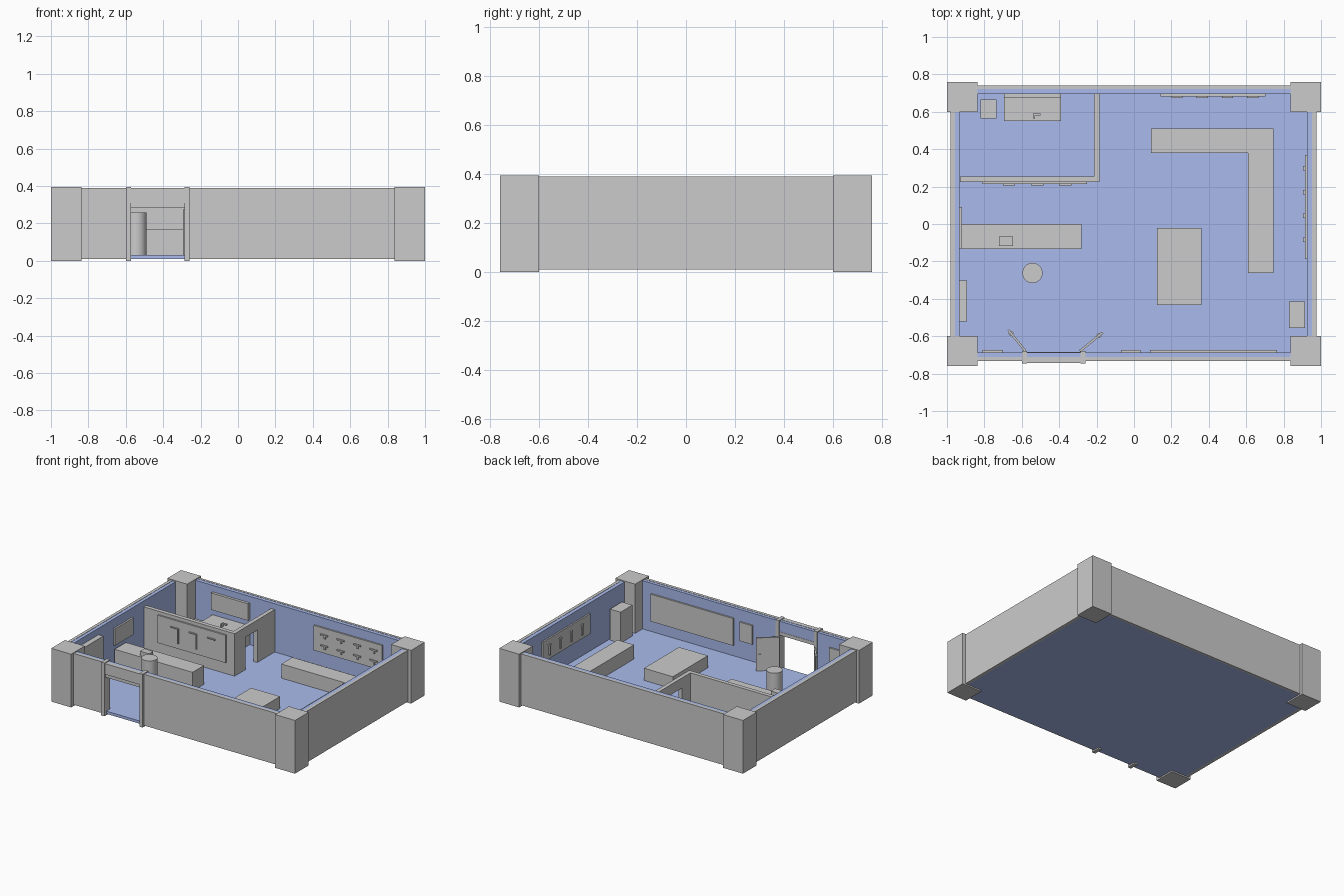
import bpy, math

if "Cube" in bpy.data.objects:
    bpy.data.objects.remove(bpy.data.objects["Cube"])

blue = bpy.data.materials.new("blue_paint")
blue.diffuse_color = (0.4, 0.5, 0.85, 1)
blue.use_nodes = True
blue.node_tree.nodes["Principled BSDF"].inputs["Base Color"].default_value = blue.diffuse_color
FLOOR = 0.03


def box(name, x, y, z, mat=None):
    """Box from (min, max) ranges on each axis."""
    r = (x, y, z)
    bpy.ops.mesh.primitive_cube_add(size=1, location=[(a + b) / 2 for a, b in r])
    ob = bpy.context.object
    ob.name = name
    ob.scale = [b - a for a, b in r]
    bpy.ops.object.transform_apply(location=False, rotation=False, scale=True)
    if mat:
        ob.data.materials.append(mat)
    return ob


def extrude_outline(name, pts, z):
    """Prism from a plan outline."""
    n = len(pts)
    verts = [(px, py, h) for h in z for px, py in pts]
    faces = [list(range(n))[::-1], list(range(n, 2 * n))]
    faces += [[i, (i + 1) % n, (i + 1) % n + n, i + n] for i in range(n)]
    me = bpy.data.meshes.new(name)
    me.from_pydata(verts, [], faces)
    ob = bpy.data.objects.new(name, me)
    bpy.context.collection.objects.link(ob)
    return ob


# Floor slab
box("floor", (-0.957, 0.952), (-0.725, 0.722), (0.01, FLOOR), blue)

# Shell walls: grey outside, blue lining inside
def shell(name, xo, yo, top, bottom, mat):
    (x0, x1, xi0, xi1), (y0, y1, yi0, yi1) = xo, yo
    z = (bottom, top)
    box(name + "_left", (x0, xi0), (y0, y1), z, mat)
    box(name + "_right", (xi1, x1), (y0, y1), z, mat)
    box(name + "_back", (xi0, xi1), (yi1, y1), z, mat)
    box(name + "_front_left", (xi0, -0.575), (y0, yi0), z, mat)
    box(name + "_front_right", (-0.285, xi1), (y0, yi0), z, mat)
    box(name + "_front_header", (-0.575, -0.285), (y0, yi0), (0.285, top), mat)


shell("outer_wall", (-0.98, 0.975, -0.957, 0.952), (-0.732, 0.74, -0.71, 0.722), 0.39, 0.01, None)
shell("wall_lining", (-0.957, 0.952, -0.932, 0.925), (-0.71, 0.722, -0.687, 0.695), 0.388, FLOOR, blue)

# Corner pillars
for i, sx in enumerate((-1, 1)):
    for j, sy in enumerate((-1, 1)):
        box(f"corner_pillar_{i}{j}", sorted((sx * 0.837, sx)), sorted((sy * 0.6, sy * 0.76)), (0, 0.395))

# Entrance frame, sign board and two open door leaves
for side, x in (("left", -0.6), ("right", -0.287)):
    box(f"door_post_{side}", (x, x + 0.027), (-0.747, -0.68), (0, 0.395))
box("door_head", (-0.575, -0.285), (-0.735, -0.685), (0.285, 0.31))
box("sign_board", (-0.573, -0.287), (-0.743, -0.73), (0.31, 0.39))
for side, (hx, tx, ty) in {"left": (-0.58, -0.672, -0.567), "right": (-0.29, -0.167, -0.58)}.items():
    hy = -0.68
    length = math.hypot(tx - hx, ty - hy)
    leaf = box(f"door_leaf_{side}", (0, length), (-0.006, 0.006), (FLOOR, 0.275))
    knob = box(f"door_handle_{side}", (length * 0.78, length * 0.9), (-0.012, 0.012), (0.145, 0.155))
    a = math.atan2(ty - hy, tx - hx)
    for ob in (leaf, knob):
        lx = ob.location.x
        ob.location.x, ob.location.y = hx + lx * math.cos(a), hy + lx * math.sin(a)
        ob.rotation_euler.z = a

# Partition of the small back room, with a doorway
PT = 0.345
box("partition_front", (-0.93, -0.185), (0.225, 0.255), (FLOOR, PT))
box("partition_side_near", (-0.215, -0.185), (0.255, 0.355), (FLOOR, PT))
box("partition_side_far", (-0.215, -0.185), (0.49, 0.695), (FLOOR, PT))
box("partition_lintel", (-0.215, -0.185), (0.355, 0.49), (0.27, PT))

# Back room: washstand, tap, mirror, stool
box("washstand", (-0.695, -0.39), (0.55, 0.695), (FLOOR, 0.17))
box("tap_stem", (-0.54, -0.53), (0.565, 0.588), (0.17, 0.195))
box("tap_spout", (-0.54, -0.5), (0.58, 0.59), (0.185, 0.195))
box("mirror", (-0.695, -0.39), (0.675, 0.695), (0.215, 0.34))
box("low_stool", (-0.82, -0.735), (0.565, 0.665), (FLOOR, 0.12))

# Sales counter, till and round stool
box("sales_counter", (-0.92, -0.28), (-0.133, 0.0), (FLOOR, 0.17))
box("till", (-0.722, -0.648), (-0.117, -0.068), (0.17, 0.203))
bpy.ops.mesh.primitive_cylinder_add(vertices=32, radius=0.054, depth=0.228, location=(-0.543, -0.262, 0.144))
bpy.context.object.name = "round_stool"
bpy.ops.object.shade_smooth_by_angle()

# Workbench, table and cabinets
extrude_outline("l_shaped_bench", [(0.09, 0.38), (0.61, 0.38), (0.61, -0.262), (0.745, -0.262),
                                   (0.745, 0.51), (0.09, 0.51)], (FLOOR, 0.135))
box("display_table", (0.123, 0.36), (-0.432, -0.022), (FLOOR, 0.12))
box("tall_cabinet", (0.828, 0.915), (-0.555, -0.415), (FLOOR, 0.26))
box("wall_cabinet", (-0.932, -0.893), (-0.52, -0.303), (FLOOR, 0.34))

# Flat panels on the walls
box("left_wall_picture", (-0.932, -0.919), (-0.13, 0.09), (0.195, 0.32))
for i, (x0, x1, z0, z1) in enumerate(((0.086, 0.765, 0.11, 0.312), (-0.07, 0.035, 0.16, 0.3), (-0.81, -0.7, 0.17, 0.306))):
    box(f"front_wall_panel_{i}", (x0, x1), (-0.687, -0.675), (z0, z1))

# Display boards with hanging items
box("partition_board", (-0.81, -0.25), (0.213, 0.225), (0.115, 0.32))
for i, x in enumerate((-0.7, -0.55, -0.4)):
    box(f"partition_hook_{i}", (x, x + 0.065), (0.205, 0.213), (0.26, 0.268))
    if i < 2:
        box(f"partition_tool_{i}", (x + 0.057, x + 0.065), (0.205, 0.213), (0.155, 0.26))

box("back_board", (0.143, 0.703), (0.683, 0.695), (0.135, 0.32))
for i in range(4):
    for j, z in enumerate((0.265, 0.185)):
        x = 0.2 + 0.135 * i
        box(f"back_hook_{i}{j}", (x, x + 0.06), (0.675, 0.683), (z, z + 0.01))
        box(f"back_tool_{i}{j}", (x + 0.03, x + 0.042), (0.675, 0.683), (z - 0.02, z))

box("right_board", (0.914, 0.925), (-0.188, 0.37), (0.165, 0.315))
for i in range(4):
    y = -0.085 + 0.128 * i
    box(f"right_hook_{i}", (0.904, 0.914), (y - 0.012, y + 0.012), (0.265, 0.275))
    box(f"right_tool_{i}", (0.904, 0.914), (y - 0.006, y + 0.006), (0.195, 0.265))
